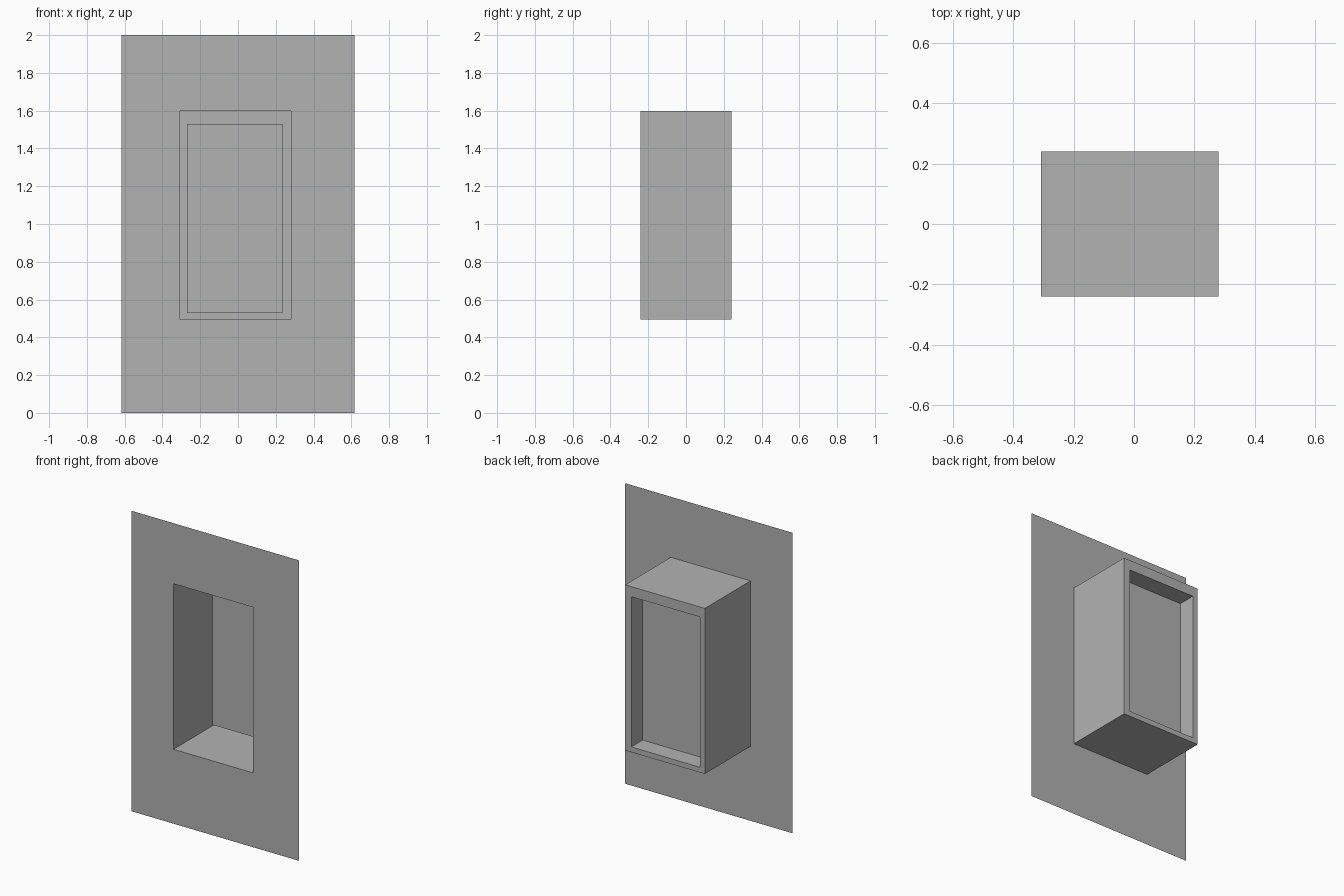
import bpy

if "Cube" in bpy.data.objects:
    bpy.data.objects.remove(bpy.data.objects["Cube"])

# One flat grey for the whole model
grey = bpy.data.materials.new("grey")
grey.diffuse_color = (0.448, 0.448, 0.448, 1.0)
grey.use_nodes = True
grey.node_tree.nodes["Principled BSDF"].inputs["Base Color"].default_value = grey.diffuse_color

Y_FRONT, Y_PANEL, Y_BACK = -0.24, 0.12, 0.24

# Rectangles as (x_min, x_max, z_min, z_max)
WALL = (-0.617, 0.617, 0.0, 2.0)
NICHE = (-0.307, 0.28, 0.495, 1.597)
PANEL = (-0.27, 0.235, 0.53, 1.53)


def loop(rect, y):
    """Four corners of a rectangle, facing the front."""
    x0, x1, z0, z1 = rect
    return [(x0, y, z0), (x1, y, z0), (x1, y, z1), (x0, y, z1)]


def sheet(name, loops, cap=False):
    """Bridge successive rectangles into a sheet, optionally closing the last."""
    verts = [v for ring in loops for v in ring]
    faces = []
    for r in range(len(loops) - 1):
        a, b = 4 * r, 4 * (r + 1)
        for i in range(4):
            j = (i + 1) % 4
            faces.append((a + i, a + j, b + j, b + i))
    if cap:
        last = 4 * (len(loops) - 1)
        faces.append(tuple(range(last, last + 4)))
    mesh = bpy.data.meshes.new(name)
    mesh.from_pydata(verts, [], faces)
    mesh.materials.append(grey)
    obj = bpy.data.objects.new(name, mesh)
    bpy.context.collection.objects.link(obj)
    return obj


# Thin wall with the opening cut through it
sheet("wall", [loop(WALL, Y_FRONT), loop(NICHE, Y_FRONT)])

# Box sides running back from the opening, then the rim around its rear
sheet("niche_box", [loop(NICHE, Y_FRONT), loop(NICHE, Y_BACK), loop(PANEL, Y_BACK)])

# Panel pushed in from the rear, with its four reveals
sheet("recessed_panel", [loop(PANEL, Y_BACK), loop(PANEL, Y_PANEL)], cap=True)
